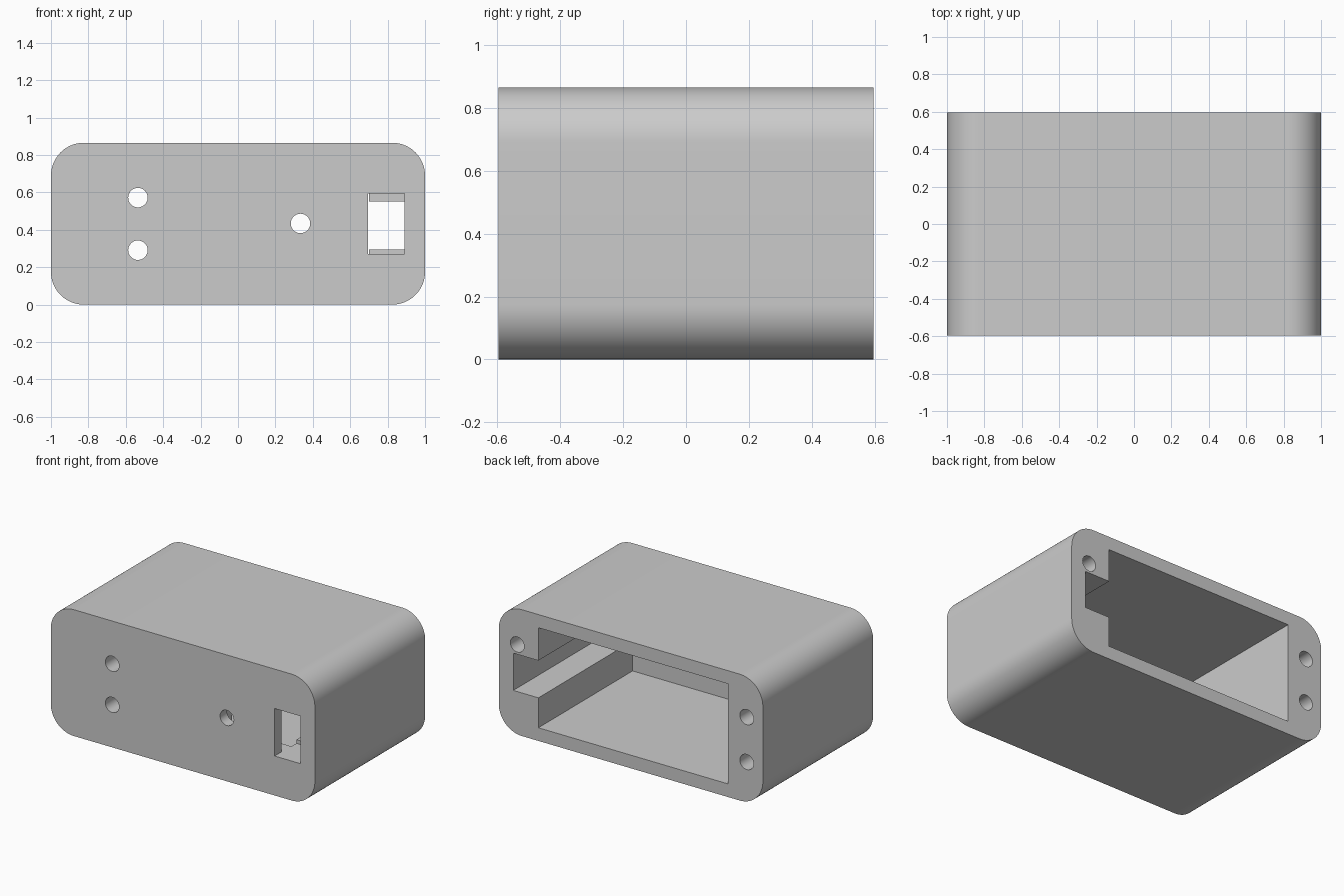
import bpy
import bmesh
from math import radians
from mathutils import Matrix, Vector

cube = bpy.data.objects.get("Cube")
if cube:
    bpy.data.objects.remove(cube, do_unlink=True)

HALF_Y = 0.597
HEIGHT = 0.865
FRONT, BACK = -HALF_Y, HALF_Y
OUT = 0.1              # overshoot of cutters past open faces
HOLE_R = 0.052

grey = bpy.data.materials.new("light_grey_plastic")
grey.use_nodes = True
colour = (0.6, 0.6, 0.6, 1)
grey.diffuse_color = colour
grey.node_tree.nodes["Principled BSDF"].inputs["Base Color"].default_value = colour


def to_object(bm, name):
    bmesh.ops.recalc_face_normals(bm, faces=bm.faces[:])
    mesh = bpy.data.meshes.new(name)
    bm.to_mesh(mesh)
    bm.free()
    obj = bpy.data.objects.new(name, mesh)
    bpy.context.collection.objects.link(obj)
    mesh.materials.append(grey)
    return obj


def box_mesh(low, high):
    low, high = Vector(low), Vector(high)
    bm = bmesh.new()
    bmesh.ops.create_cube(bm, size=1, matrix=Matrix.Translation((low + high) / 2)
                          @ Matrix.Diagonal((*(high - low), 1)))
    return bm


def cut(target, cutter):
    mod = target.modifiers.new("cut", "BOOLEAN")
    mod.operation = "DIFFERENCE"
    mod.solver = "EXACT"
    mod.object = cutter
    bpy.context.view_layer.objects.active = target
    bpy.ops.object.modifier_apply(modifier=mod.name)
    bpy.data.objects.remove(cutter, do_unlink=True)


def cut_box(target, low, high):
    cut(target, to_object(box_mesh(low, high), "box_cutter"))


def cut_hole(target, x, z, y0, y1):
    bm = bmesh.new()
    place = Matrix.Translation((x, (y0 + y1) / 2, z)) @ Matrix.Rotation(radians(90), 4, "X")
    bmesh.ops.create_cone(bm, cap_ends=True, segments=40, radius1=HOLE_R,
                          radius2=HOLE_R, depth=y1 - y0, matrix=place)
    cut(target, to_object(bm, "hole_cutter"))


# Outer body with four rounded edges running front to back
bm = box_mesh((-1, FRONT, 0), (1, BACK, HEIGHT))
long_edges = [e for e in bm.edges
              if abs(e.verts[0].co.y - e.verts[1].co.y) > HALF_Y]
bmesh.ops.bevel(bm, geom=long_edges, offset=0.175, segments=20,
                profile=0.5, affect="EDGES")
body = to_object(bm, "enclosure_body")

# Main cavity, open at the back
cut_box(body, (-0.735, FRONT + 0.175, 0.09), (0.70, BACK + OUT, 0.775))
# Side channel, open at the back
cut_box(body, (0.60, FRONT + 0.15, 0.295), (0.89, BACK + OUT, 0.55))
# Recess behind the front wall
cut_box(body, (0.25, FRONT + 0.076, 0.27), (0.69, FRONT + 0.25, 0.595))
# Connector slot in the front
cut_box(body, (0.695, FRONT - OUT, 0.27), (0.89, FRONT + 0.23, 0.595))
cut_box(body, (0.60, FRONT + 0.076, 0.27), (0.80, FRONT + 0.23, 0.595))

# Round holes through the front wall
for x, z in ((-0.535, 0.572), (-0.535, 0.291), (0.334, 0.434)):
    cut_hole(body, x, z, FRONT - OUT, FRONT + 0.3)

# Blind screw holes in the back rim
for x, z in ((-0.878, 0.585), (-0.878, 0.278), (0.86, 0.617)):
    cut_hole(body, x, z, BACK - 0.3, BACK + OUT)

# Smooth rounded edges, crisp corners
bpy.ops.object.select_all(action="DESELECT")
body.select_set(True)
bpy.context.view_layer.objects.active = body
bpy.ops.object.shade_smooth_by_angle(angle=radians(30))
